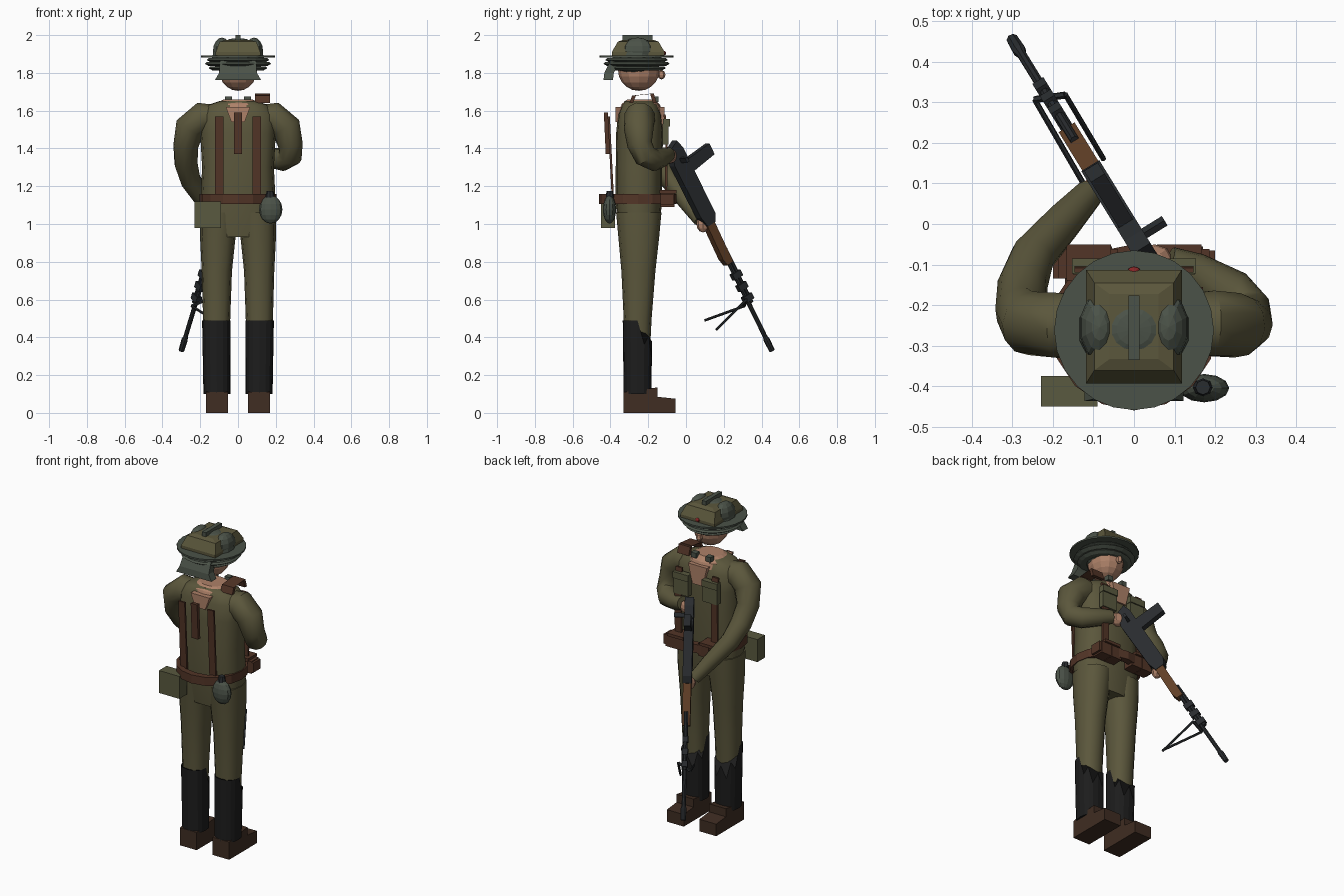
import bpy, bmesh, math
from mathutils import Vector, Matrix

if "Cube" in bpy.data.objects:
    bpy.data.objects.remove(bpy.data.objects["Cube"])

def mat(name, r, g, b):
    m = bpy.data.materials.new(name)
    m.diffuse_color = (r, g, b, 1)
    m.use_nodes = True
    m.node_tree.nodes["Principled BSDF"].inputs["Base Color"].default_value = m.diffuse_color
    return m

CLOTH = mat("olive_cloth", .105, .095, .045)
POUCH = mat("pouch_canvas", .10, .10, .05)
GREY = mat("grey_green", .07, .085, .065)
BROWN = mat("leather", .085, .035, .02)
BOOT = mat("boot_leather", .05, .026, .016)
WOOD = mat("wood", .12, .05, .02)
BLACK = mat("black_wrap", .012, .012, .012)
METAL = mat("gun_metal", .022, .025, .028)
SKIN = mat("skin", .42, .22, .14)
RED = mat("red_badge", .25, .02, .02)

def finish(name, bm, m, smooth=False):
    bmesh.ops.recalc_face_normals(bm, faces=bm.faces)
    me = bpy.data.meshes.new(name)
    bm.to_mesh(me)
    bm.free()
    me.materials.append(m)
    ob = bpy.data.objects.new(name, me)
    bpy.context.collection.objects.link(ob)
    if smooth:
        bpy.context.view_layer.objects.active = ob
        bpy.ops.object.select_all(action='DESELECT')
        ob.select_set(True)
        bpy.ops.object.shade_smooth_by_angle(angle=math.radians(40))
    return ob

def bridge(name, rings, m, smooth=False, caps=True):
    bm = bmesh.new()
    vs = [[bm.verts.new(p) for p in r] for r in rings]
    n = len(vs[0])
    for a, b in zip(vs, vs[1:]):
        for i in range(n):
            j = (i + 1) % n
            bm.faces.new((a[i], a[j], b[j], b[i]))
    if caps:
        bm.faces.new(vs[0])
        bm.faces.new(vs[-1])
    return finish(name, bm, m, smooth)

def ring(x, y, z, rx, ry, n=16, e=1.0):
    out = []
    for i in range(n):
        c, s = math.cos(math.tau * i / n), math.sin(math.tau * i / n)
        out.append(Vector((x + rx * math.copysign(abs(c) ** e, c), y + ry * math.copysign(abs(s) ** e, s), z)))
    return out

def loft(name, sections, m, n=16, e=1.0, smooth=False, caps=True):
    return bridge(name, [ring(*s, n=n, e=e) for s in sections], m, smooth, caps)

def tube(name, pts, m, n=10, smooth=False):
    rings = []
    P = [Vector(p[:3]) for p in pts]
    up = None
    for i, p in enumerate(P):
        d = (P[min(i + 1, len(P) - 1)] - P[max(i - 1, 0)]).normalized()
        up = d.orthogonal() if up is None else up - d * up.dot(d)
        up.normalize()
        s = d.cross(up)
        rings.append([p + (up * math.cos(math.tau * k / n) + s * math.sin(math.tau * k / n)) * pts[i][3]
                      for k in range(n)])
    return bridge(name, rings, m, smooth)

def box(name, lo, hi, m, M=Matrix()):
    bm = bmesh.new()
    bmesh.ops.create_cube(bm, size=1)
    lo, hi = Vector(lo), Vector(hi)
    for v in bm.verts:
        v.co = M @ Vector([(lo[k] + hi[k]) / 2 + v.co[k] * (hi[k] - lo[k]) for k in range(3)])
    return finish(name, bm, m)

def ball(name, c, r, m, u=12, v=8, smooth=False):
    bm = bmesh.new()
    bmesh.ops.create_uvsphere(bm, u_segments=u, v_segments=v, radius=1)
    for w in bm.verts:
        w.co = Vector([c[k] + w.co[k] * r[k] for k in range(3)])
    return finish(name, bm, m, smooth)

def strap(name, prof, x, w, m, t=.012):
    # ribbon following (y, z) points
    rings = [[(x - w, y, z), (x + w, y, z), (x + w, y + t, z), (x - w, y + t, z)] for y, z in prof]
    return bridge(name, rings, m)

# torso and neck
loft("torso", [(0, -.25, .93, .185, .10), (0, -.25, 1.1, .2, .122), (0, -.25, 1.3, .19, .122),
               (0, -.245, 1.48, .2, .125), (0, -.245, 1.58, .2, .115), (0, -.245, 1.63, .16, .095),
               (0, -.245, 1.65, .1, .08)], CLOTH, e=.75, smooth=True)
loft("neckline", [(0, -.24, 1.60, .125, .115), (0, -.24, 1.635, .125, .10), (0, -.24, 1.66, .075, .07)], SKIN, e=.85)
for side, y0, y1, bottom in (("back", -.374, -.33, 1.54), ("chest", -.16, -.113, 1.5)):
    prof = [(-.035, bottom), (.035, bottom), (.065, 1.62), (-.065, 1.62)]
    bridge(side + "_neckline", [[(x, y, z) for x, z in prof] for y in (y0, y1)], SKIN)

# legs, wraps and boots
for sx, side in ((-1, "left"), (1, "right")):
    loft(side + "_leg", [(sx * .112, -.258, .3, .068, .066), (sx * .113, -.256, .5, .072, .074),
                         (sx * .112, -.252, .75, .08, .09), (sx * .107, -.25, .93, .094, .108),
                         (sx * .10, -.25, 1.06, .1, .12)], CLOTH, n=12, e=.85, smooth=True)
    low = ring(sx * .112, -.257, .1, .071, .073, 16, .8)
    high = ring(sx * .115, -.257, .49, .075, .078, 16, .8)
    for i, p in enumerate(high):
        if p.y > -.25:
            p.z -= (p.y + .25) * 1.6 + (.08 if i % 2 else 0)
    bridge(side + "_leg_wrap", [low, high], BLACK)
    x0, x1 = sx * .112 - .058, sx * .112 + .058
    prof = [(-.33, 0), (-.055, 0), (-.055, .075), (-.15, .085), (-.15, .135), (-.33, .11)]
    bridge(side + "_boot", [[(x, y, z) for y, z in prof] for x in (x0, x1)], BOOT)

# arms and hands
tube("right_arm", [(.1, -.245, 1.56, .07), (.19, -.245, 1.565, .083), (.255, -.25, 1.51, .08),
                   (.277, -.245, 1.42, .066), (.277, -.215, 1.36, .063), (.24, -.17, 1.34, .06),
                   (.15, -.12, 1.355, .05), (.085, -.095, 1.37, .04)], CLOTH, 12, True)
tube("left_arm", [(-.1, -.245, 1.56, .07), (-.19, -.25, 1.565, .083), (-.255, -.245, 1.51, .08),
                  (-.277, -.215, 1.41, .066), (-.275, -.15, 1.32, .062), (-.25, -.08, 1.23, .055),
                  (-.17, .01, 1.11, .046), (-.11, .075, 1.02, .036)], CLOTH, 12, True)
ball("right_hand", (.05, -.085, 1.36), (.045, .035, .04), SKIN, 8, 6)
ball("left_hand", (-.095, .09, 1.0), (.03, .035, .045), SKIN, 8, 6)

# head and helmet
ball("head", (0, -.25, 1.815), (.1, .11, .11), SKIN, 12, 10)
for y, z in ((-.13, 1.79),):
    ball("nose", (0, y, z), (.018, .022, .025), SKIN, 6, 4)
loft("helmet_brim", [(0, -.262, 1.882, .197, .197), (0, -.262, 1.892, .197, .197)], GREY, n=24)
for z, r in ((1.868, .165), (1.848, .175), (1.825, .155)):
    loft("helmet_tier", [(0, -.262, z - .012, r - .02, r - .02), (0, -.262, z, r, r),
                         (0, -.262, z + .01, r - .01, r - .01)], GREY, n=20)
ball("helmet_dome", (0, -.26, 1.88), (.14, .13, .105), GREY, 14, 10)
rings = [[(sx * a, -.253 + sy * b, z) for sx, sy in ((-1, -1), (1, -1), (1, 1), (-1, 1))]
         for a, b, z in ((.118, .14, 1.89), (.118, .14, 1.91), (.098, .108, 1.965), (.06, .08, 1.975))]
bridge("helmet_cover", rings, CLOTH)
for sx in (-1, 1):
    ball("helmet_side", (sx * .085, -.255, 1.915), (.05, .085, .072), GREY, 10, 8)
box("helmet_ridge", (-.013, -.335, 1.96), (.013, -.177, 2.0), GREY)
ball("helmet_badge", (0, -.117, 1.905), (.017, .012, .012), RED, 8, 6)
rings = [[(-w, y, z), (w, y, z), (w, y + .05, z), (-w, y + .05, z)]
         for w, y, z in ((.122, -.437, 1.762), (.1, -.432, 1.80), (.095, -.40, 1.865))]
bridge("neck_flap", rings, GREY)

# belt, pouches, canteen and bag
belt = [ring(0, -.255, z, rx, ry, 16) for z, rx, ry in
        ((1.105, .195, .165), (1.105, .205, .205), (1.158, .205, .205), (1.158, .195, .165), (1.105, .195, .165))]
bridge("belt", belt, BROWN, caps=False)
for sx in (-1, 1):
    for c in (.075, .15):
        box("belt_pouch", (sx * c - .036, -.135, 1.09), (sx * c + .036, -.062, 1.165), BROWN)
    box("pouch_lid", (sx * .112 - .055, -.14, 1.162), (sx * .112 + .055, -.05, 1.18), BROWN)
    box("belt_side_block", (sx * .165 - .035, -.135, 1.1), (sx * .165 + .035, -.065, 1.16), BROWN)
ball("canteen", (.173, -.405, 1.077), (.062, .035, .075), GREY, 12, 8)
loft("canteen_cap", [(.17, -.403, 1.14, .025, .022), (.17, -.403, 1.175, .018, .018)], METAL, n=8)
box("bag", (-.23, -.45, .98), (-.09, -.375, 1.12), POUCH)

# harness and chest details
for sx in (-1, 1):
    strap("back_strap", [(-.392, 1.11), (-.415, 1.57)], sx * .1, .022, BROWN)
    strap("front_strap", [(-.112, 1.13), (-.108, 1.5), (-.12, 1.58)], sx * .125, .022, BROWN)
    box("chest_pocket", (sx * .1 - .05, -.125, 1.42), (sx * .1 + .05, -.092, 1.53), POUCH)
    box("pocket_flap", (sx * .1 - .053, -.122, 1.515), (sx * .1 + .053, -.085, 1.555), POUCH)
    box("collar_tab", (sx * .05 - .018, -.18, 1.645), (sx * .05 + .018, -.145, 1.675), GREY)
strap("centre_back_strap", [(-.425, 1.37), (-.435, 1.59)], 0, .022, BROWN, .022)
strap("shoulder_strap", [(-.30, 1.64), (-.285, 1.68), (-.19, 1.69), (-.175, 1.64)], .13, .04, BROWN, .02)

# gun in its own frame: x along the barrel, y sideways, z towards the magazine
d = Vector((-.262, .425, -.866)).normalized()
u = (Vector((0, 0, 1)) - d * d.z).normalized()
s = u.cross(d)
O = Vector((.024, -.07, 1.40))
G = Matrix((d, s, u)).transposed().to_4x4()
G.translation = O

def g(t, y=0, z=0, r=.012):
    return (*(G @ Vector((t, y, z))), r)

def side(name, prof, w, m):
    return bridge(name, [[G @ Vector((t, y, z)) for t, z in prof] for y in (-w, w)], m)

side("receiver", [(-.03, .03), (.02, .045), (.42, .045), (.46, .025), (.46, -.03), (.4, -.045), (.08, -.05), (-.01, -.02)],
     .026, METAL)
side("magazine", [(.09, .03), (.165, .03), (.15, .2), (.085, .2)], .02, METAL)
side("handguard", [(.44, .02), (.7, .015), (.7, -.025), (.66, -.035), (.44, -.03)], .023, WOOD)
tube("barrel", [g(.4), g(1.2)], METAL, 8)
tube("muzzle", [g(1.15, r=.012), g(1.17, r=.017), g(1.236, r=.015)], METAL, 8)
tube("gas_tube", [g(.62, 0, .016), g(.95, 0, .016)], METAL, 8)
for t in (.76, .83, .9):
    box("barrel_band", (t, -.016, -.02), (t + .035, .016, .036), METAL, G)
box("charging_handle", (.06, -.085, -.005), (.085, -.02, .012), METAL, G)

# bipod
tube("bipod_leg_right", [(-.17, .32, .60, .007), (-.075, .16, .44, .007)], METAL, 6)
tube("bipod_leg_left", [(-.245, .307, .565, .007), (-.125, .1, .49, .007)], METAL, 6)
tube("bipod_hinge", [(-.17, .318, .60, .009), (-.245, .307, .565, .009)], METAL, 6)
